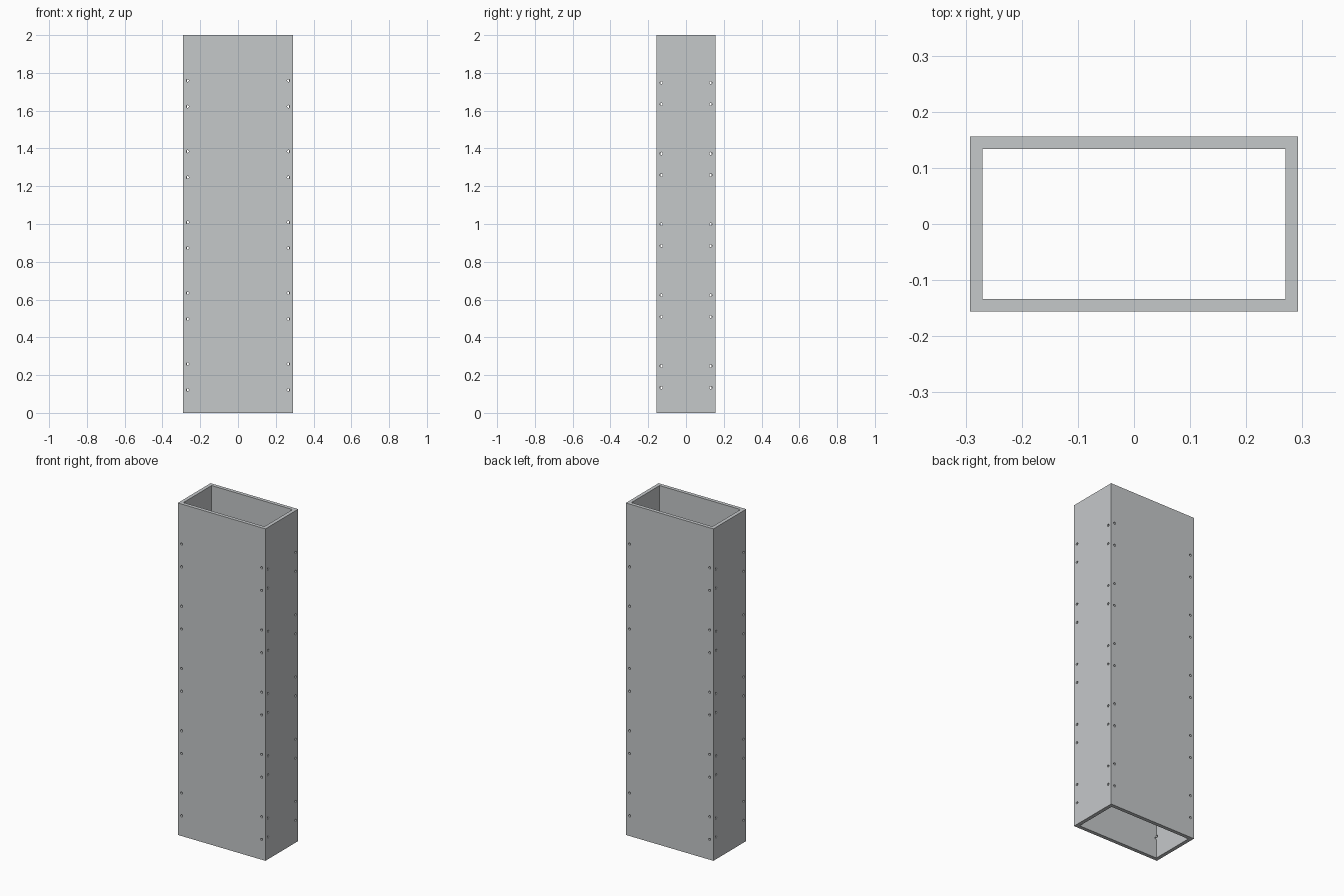
import bpy
import bmesh
from math import radians
from mathutils import Matrix, Vector

default = bpy.data.objects.get("Cube")
if default:
    bpy.data.objects.remove(default, do_unlink=True)

HALF_X, HALF_Y, HEIGHT, WALL = 0.292, 0.156, 2.0, 0.022
HOLE_RADIUS = 0.007
HOLE_INSET = 0.025      # hole centre to the outer edge of its panel
ROW_PITCH, ROWS = 0.375, 5

grey = bpy.data.materials.new("panel grey")
grey.use_nodes = True
colour = (0.56, 0.58, 0.59, 1.0)
grey.diffuse_color = colour
grey.node_tree.nodes["Principled BSDF"].inputs["Base Color"].default_value = colour


def make_object(name, bm):
    bmesh.ops.recalc_face_normals(bm, faces=bm.faces[:])
    mesh = bpy.data.meshes.new(name)
    bm.to_mesh(mesh)
    bm.free()
    mesh.materials.append(grey)
    obj = bpy.data.objects.new(name, mesh)
    bpy.context.collection.objects.link(obj)
    return obj


def ring(bm, hx, hy, z):
    return [bm.verts.new((sx * hx, sy * hy, z))
            for sx, sy in ((-1, -1), (1, -1), (1, 1), (-1, 1))]


# Open rectangular casing: outer and inner walls joined by flat rims
bm = bmesh.new()
loops = [ring(bm, HALF_X, HALF_Y, 0),
         ring(bm, HALF_X, HALF_Y, HEIGHT),
         ring(bm, HALF_X - WALL, HALF_Y - WALL, HEIGHT),
         ring(bm, HALF_X - WALL, HALF_Y - WALL, 0)]
for i, a in enumerate(loops):
    b = loops[(i + 1) % len(loops)]
    for j in range(4):
        k = (j + 1) % 4
        bm.faces.new((a[j], a[k], b[k], b[j]))
casing = make_object("casing", bm)


def hole_cutter(name, axis, half_width, half_depth, low, gap):
    """Pairs of screw holes up both edges of two opposite panels."""
    bm = bmesh.new()
    turn = Matrix.Rotation(radians(90), 4, "X" if axis == "y" else "Y")
    depth = WALL + 0.012
    for row in range(ROWS):
        for z in (low + row * ROW_PITCH, low + gap + row * ROW_PITCH):
            for edge in (-1, 1):
                for side in (-1, 1):
                    across = edge * (half_width - HOLE_INSET)
                    along = side * (half_depth - WALL / 2 + 0.004)
                    place = (across, along, z) if axis == "y" else (along, across, z)
                    bmesh.ops.create_cone(
                        bm, cap_ends=True, segments=16, depth=depth,
                        radius1=HOLE_RADIUS, radius2=HOLE_RADIUS,
                        matrix=Matrix.Translation(Vector(place)) @ turn)
    cutter = make_object(name, bm)
    cutter.hide_render = True
    return cutter


# Screw holes in the wide panels (front, back) and narrow panels (sides)
cutters = [hole_cutter("wide_panel_holes", "y", HALF_X, HALF_Y, 0.122, 0.137),
           hole_cutter("narrow_panel_holes", "x", HALF_Y, HALF_X, 0.134, 0.114)]
bpy.context.view_layer.objects.active = casing
for cutter in cutters:
    mod = casing.modifiers.new(cutter.name, "BOOLEAN")
    mod.operation = "DIFFERENCE"
    mod.solver = "EXACT"
    mod.object = cutter
    bpy.ops.object.modifier_apply(modifier=mod.name)
    bpy.data.objects.remove(cutter, do_unlink=True)
